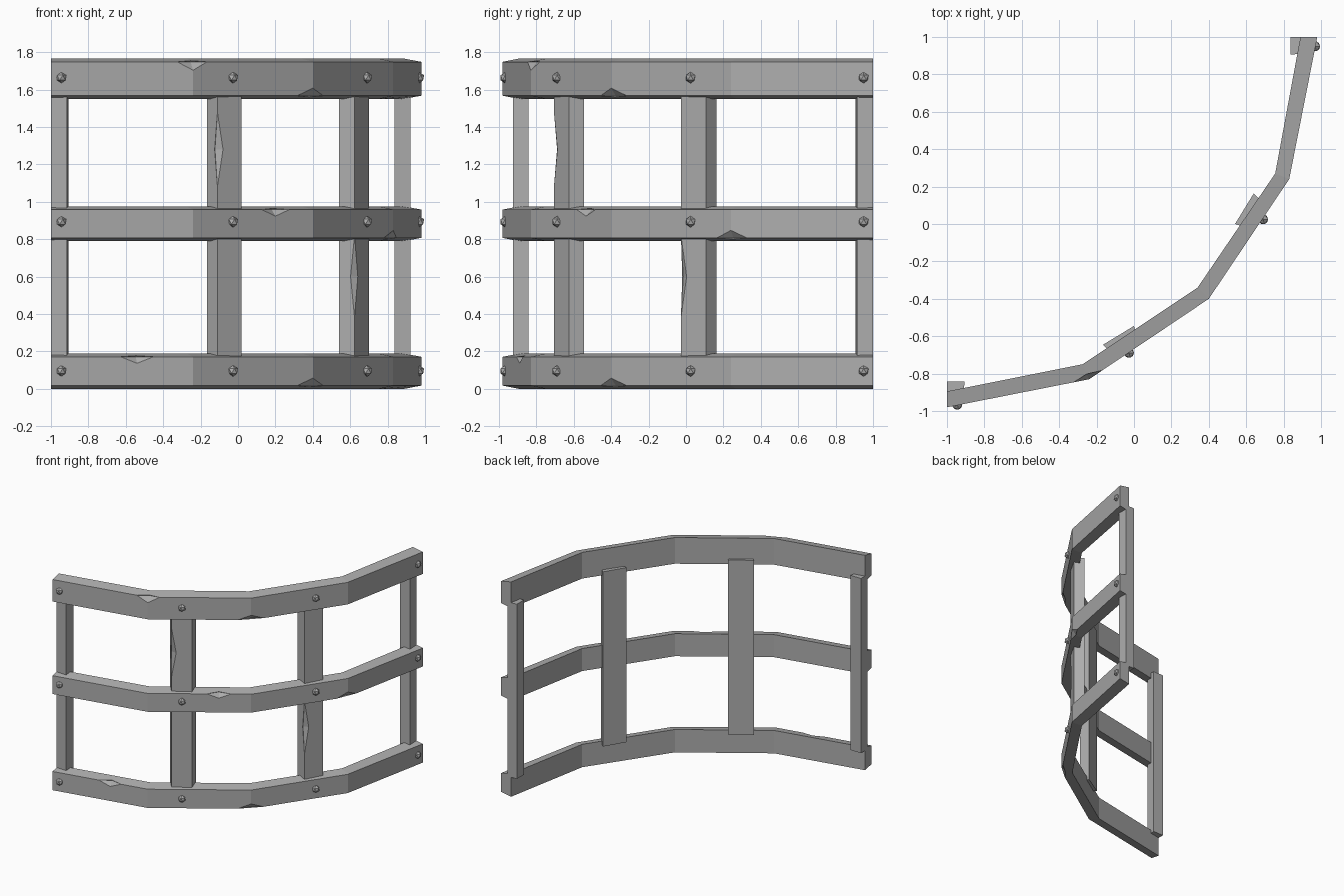
import bpy, bmesh
from mathutils import Vector

cube = bpy.data.objects.get("Cube")
if cube:
    bpy.data.objects.remove(cube)

metal = bpy.data.materials.new("grey_metal")
metal.use_nodes = True
GREY = (0.42, 0.42, 0.42, 1)
metal.diffuse_color = GREY
metal.node_tree.nodes["Principled BSDF"].inputs["Base Color"].default_value = GREY

# Plan outlines of the curved rails
OUTER = [(-1, -0.98), (-0.24, -0.83), (0.40, -0.40), (0.83, 0.24), (0.98, 1)]
INNER = [(-1, -0.895), (-0.275, -0.75), (0.34, -0.34), (0.755, 0.27), (0.89, 1)]


def finish(name, bm):
    bmesh.ops.recalc_face_normals(bm, faces=bm.faces)
    mesh = bpy.data.meshes.new(name)
    bm.to_mesh(mesh)
    bm.free()
    mesh.materials.append(metal)
    obj = bpy.data.objects.new(name, mesh)
    bpy.context.collection.objects.link(obj)
    return obj


def loft(name, rings):
    """Skin a row of equal closed rings and cap both ends."""
    bm = bmesh.new()
    rows = [[bm.verts.new(p) for p in ring] for ring in rings]
    for a, b in zip(rows, rows[1:]):
        for i in range(len(a)):
            j = (i + 1) % len(a)
            bm.faces.new((a[i], a[j], b[j], b[i]))
    bm.faces.new(rows[0])
    bm.faces.new(rows[-1])
    return finish(name, bm)


def chip(obj, centre, along, out, side, length, deep, wide):
    """Cut a flat diamond-shaped chip out of an edge."""
    c = Vector(centre)
    bm = bmesh.new()
    for axis, size in ((along, length), (out, deep), (side, wide)):
        step = Vector(axis).normalized() * size
        bm.verts.new(c + step)
        bm.verts.new(c - step)
    bmesh.ops.convex_hull(bm, input=bm.verts)
    cutter = finish("chip_cutter", bm)
    cutter.hide_render = True
    mod = obj.modifiers.new("chip", "BOOLEAN")
    mod.operation = "DIFFERENCE"
    mod.solver = "EXACT"
    mod.object = cutter
    bpy.context.view_layer.objects.active = obj
    bpy.ops.object.modifier_apply(modifier=mod.name)
    bpy.data.objects.remove(cutter)


def rail(name, low, high, chips):
    # Section narrows slightly towards the outer face
    bevel = 0.017
    obj = loft(name, [[(*o, low + bevel), (*o, high - bevel), (*i, high), (*i, low)]
                      for o, i in zip(OUTER, INNER)])
    for (x, y), (tx, ty), top, length, wide in chips:
        z = high - bevel if top else low + bevel
        chip(obj, (x, y, z), (tx, ty, 0), (ty, -tx, 0), (0, 0, 1), length, 0.035, wide)
    return obj


# Rails, with worn chips: position, direction, on top edge, half length, height
left_bend = (OUTER[1], (0.9, 0.38), True, 0.17, 0.045)
mid_bend = (OUTER[2], (1, 1), False, 0.22, 0.04)
right_bend = (OUTER[3], (0.38, 0.9), False, 0.17, 0.04)
rail("bottom_rail", 0.0, 0.188,
     [((-0.54, -0.889), (0.76, 0.15), True, 0.09, 0.035), mid_bend])
rail("middle_rail", 0.79, 0.975,
     [((0.20, -0.534), (0.64, 0.43), True, 0.09, 0.035), right_bend])
rail("top_rail", 1.55, 1.765, [left_bend, mid_bend])

# Posts: back pair then front pair of plan corners
POSTS = {
    "right_end_post": [(-1, -0.843), (-0.905, -0.843), (-0.915, -0.925), (-1, -0.925)],
    "right_middle_post": [(-0.165, -0.645), (0, -0.545), (0.02, -0.626), (-0.11, -0.706)],
    "left_middle_post": [(0.54, 0), (0.64, 0.163), (0.70, 0.107), (0.623, -0.027)],
    "left_end_post": [(0.838, 0.905), (0.838, 1), (0.922, 1), (0.922, 0.915)],
}
posts = {name: loft(name, [[(x, y, z) for x, y in plan] for z in (0.16, 1.595)])
         for name, plan in POSTS.items()}


def chip_post(name, corner, z, length):
    plan = [Vector((*p, 0)) for p in POSTS[name]]
    across = plan[2] - plan[3]
    out = Vector((across.y, -across.x, 0))
    chip(posts[name], plan[corner] + Vector((0, 0, z)), (0, 0, 1),
         out, across, length, 0.025, 0.035)


chip_post("right_middle_post", 3, 1.28, 0.2)
chip_post("left_middle_post", 3, 0.6, 0.22)

# Faceted rivets where each post meets each rail
RIVETS = {"right_end": (-0.945, -0.966), "right_middle": (-0.027, -0.689),
          "left_middle": (0.69, 0.025), "left_end": (0.968, 0.95)}
for level, z in (("bottom", 0.095), ("middle", 0.893), ("top", 1.663)):
    for place, (x, y) in RIVETS.items():
        bm = bmesh.new()
        bmesh.ops.create_icosphere(bm, subdivisions=1, radius=0.03)
        bmesh.ops.translate(bm, verts=bm.verts, vec=(x, y, z))
        finish(f"{place}_{level}_rivet", bm)
